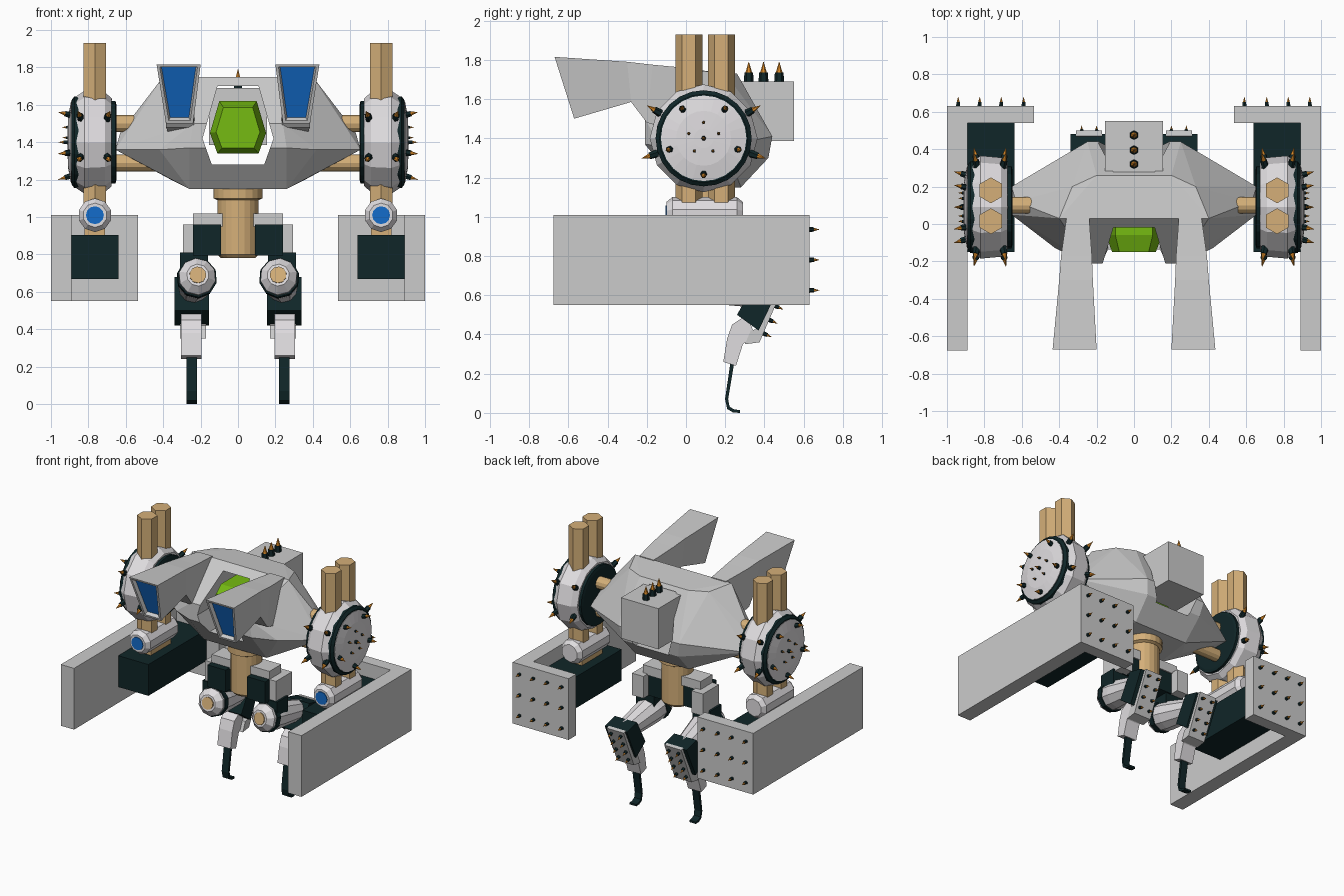
import bpy, bmesh, math
from mathutils import Vector

if "Cube" in bpy.data.objects:
    bpy.data.objects.remove(bpy.data.objects["Cube"])

def mat(name, r, g, b):
    m = bpy.data.materials.new(name)
    m.diffuse_color = (r, g, b, 1)
    m.use_nodes = True
    m.node_tree.nodes["Principled BSDF"].inputs["Base Color"].default_value = m.diffuse_color
    return m

GREY = mat("light_grey", .60, .60, .60)
WHITE = mat("pale_white", .74, .72, .74)
TAN = mat("tan", .66, .43, .19)
DARK = mat("dark_teal", .005, .019, .021)
GREEN = mat("lime_green", .18, .50, .006)
BLUE = mat("blue", .007, .15, .60)
ORANGE = mat("orange", .70, .25, .02)

def finish(name, bm, *mats):
    bmesh.ops.recalc_face_normals(bm, faces=bm.faces)
    me = bpy.data.meshes.new(name)
    bm.to_mesh(me)
    bm.free()
    for m in mats:
        me.materials.append(m)
    ob = bpy.data.objects.new(name, me)
    bpy.context.collection.objects.link(ob)
    return ob

def loft(bm, rings, index=0):
    """Skin a list of point rings and cap both ends."""
    vs = [[bm.verts.new(p) for p in r] for r in rings]
    faces = [bm.faces.new(vs[0]), bm.faces.new(vs[-1])]
    n = len(vs[0])
    for a, b in zip(vs, vs[1:]):
        faces += [bm.faces.new((a[i], a[(i + 1) % n], b[(i + 1) % n], b[i])) for i in range(n)]
    for f in faces:
        f.material_index = index
    return faces

def ring(p, d, t, r, n, turn=0):
    q = Vector((0, 0, 1)).rotation_difference(Vector(d).normalized())
    a = [2 * math.pi * (i + turn) / n for i in range(n)]
    return [Vector(p) + q @ Vector((r * math.sin(w), r * math.cos(w), t)) for w in a]

def lathe(name, p, d, prof, n, m, turn=0):
    bm = bmesh.new()
    loft(bm, [ring(p, d, t, r, n, turn) for t, r in prof])
    return finish(name, bm, m)

def prism(name, yz, x0, x1, m):
    bm = bmesh.new()
    loft(bm, [[(x, y, z) for y, z in yz] for x in (x0, x1)])
    return finish(name, bm, m)

def box(name, x0, x1, y0, y1, z0, z1, m):
    return prism(name, [(y0, z0), (y1, z0), (y1, z1), (y0, z1)], x0, x1, m)

def spikes(name, items):
    """Dark socket with an orange point; items are (position, direction, length)."""
    bm = bmesh.new()
    for p, d, l in items:
        loft(bm, [ring(p, d, t * l, r * l, 6) for t, r in ((-.1, .26), (.45, .22))], 0)
        loft(bm, [ring(p, d, t * l, r * l, 6) for t, r in ((.45, .17), (1, .01))], 1)
    return finish(name, bm, DARK, ORANGE)

# Main hull: convex faceted shell with a cockpit tunnel cut through it
half = [(.40, .03, 1.75), (.20, .26, 1.73), (.33, .20, 1.73), (.655, .05, 1.36),
        (.655, .2, 1.36), (.63, .12, 1.45), (.24, -.21, 1.50), (.26, -.21, 1.37),
        (.42, -.13, 1.36), (.26, -.03, 1.15), (.22, .28, 1.15), (.34, .1, 1.19),
        (.23, .42, 1.30), (.25, .44, 1.41)]
bm = bmesh.new()
for s in (-1, 1):
    for x, y, z in half:
        bm.verts.new((s * x, y, z))
res = bmesh.ops.convex_hull(bm, input=bm.verts[:])
bmesh.ops.delete(bm, geom=[v for v in bm.verts if not v.link_faces], context='VERTS')
hull = finish("body_shell", bm, GREY)
outline = [(-.19, 1.42), (-.11, 1.70), (.11, 1.70), (.19, 1.42), (.14, 1.28), (-.14, 1.28)]
bm = bmesh.new()
loft(bm, [[(x, y, z) for x, z in outline] for y in (-.5, .7)])
cutter = finish("cockpit_cutter", bm, WHITE)
cutter.hide_render = True
cutter.hide_set(True)
cutter.display_type = 'WIRE'
mod = hull.modifiers.new("cockpit", 'BOOLEAN')
mod.object, mod.operation, mod.solver = cutter, 'DIFFERENCE', 'EXACT'

# Open roof in front of the cockpit is filled by the green pod
bm = bmesh.new()
pod = [(-.15, 1.45), (-.10, 1.62), (.10, 1.62), (.15, 1.45), (.11, 1.34), (-.11, 1.34)]
loft(bm, [[(x * k, y, 1.47 + (z - 1.47) * k) for x, z in pod]
          for y, k in ((-.15, .78), (-.06, 1), (.20, 1), (.27, .7))])
finish("cockpit_pod", bm, GREEN)

# Rear box, its top spikes, and the waist
box("rear_box", -.155, .155, .25, .55, 1.385, 1.69, GREY)
spikes("rear_box_spikes", [((0, y, 1.69), (0, 0, 1), .10) for y in (.32, .395, .475)])
lathe("waist", (0, .1, 0), (0, 0, 1), [(.78, .09), (.80, .11), (1.09, .11), (1.10, .13), (1.2, .13)], 20, TAN)

for s, side in ((-1, "left"), (1, "right")):
    # Forward horn with an inset blue window
    secs = [(.20, .435, -.67, 1.815, .24, .385, -.57, 1.50),
            (.22, .40, -.30, 1.79, .235, .385, -.28, 1.585),
            (.225, .39, -.17, 1.775, .235, .385, -.20, 1.48),
            (.24, .36, .04, 1.755, .24, .36, 0, 1.42)]
    bm = bmesh.new()
    faces = loft(bm, [[(s * a, y, z), (s * b, y, z), (s * d, y2, z2), (s * c, y2, z2)]
                      for a, b, y, z, c, d, y2, z2 in secs])
    bmesh.ops.recalc_face_normals(bm, faces=bm.faces)
    bmesh.ops.inset_region(bm, faces=[faces[0]], thickness=.022)
    bmesh.ops.inset_region(bm, faces=[faces[0]], thickness=.012, depth=-.025)
    faces[0].material_index = 1
    finish(side + "_horn", bm, GREY, BLUE)

    # Shoulder wheel
    hub, ax = (0, .09, 1.40), (s, 0, 0)
    lathe(side + "_wheel", hub, ax, [(.675, .235), (.71, .265), (.82, .275), (.865, .245)], 12, WHITE)
    lathe(side + "_wheel_inner_ring", hub, ax, [(.65, .20), (.655, .22), (.70, .22)], 20, DARK)
    lathe(side + "_wheel_outer_ring", hub, ax, [(.80, .245), (.875, .245), (.89, .225)], 24, DARK)
    lathe(side + "_wheel_cap", hub, ax, [(.86, .218), (.893, .218), (.908, .14), (.912, .05)], 24, WHITE)
    pts = [((s * .91, .09, 1.40), (s, 0, 0), .05)]
    for k in range(5):
        a = math.radians(270 + 72 * k)
        c, n = math.cos(a), math.sin(a)
        pts.append(((s * .895, .09 + .18 * c, 1.4 + .18 * n), (s, .3 * c, .3 * n), .07))
        pts.append(((s * .905, .09 - .08 * c, 1.4 - .08 * n), (s, 0, 0), .035))
    for deg in (30, 150, 198, 342):
        c, n = math.cos(math.radians(deg)), math.sin(math.radians(deg))
        for x, dx in ((.70, -.2), (.84, .2)):
            pts.append(((s * x, .09 + .255 * c, 1.4 + .255 * n), (s * dx, c, n), .08))
    spikes(side + "_wheel_spikes", pts)
    for z, nm in ((1.50, "upper"), (1.29, "lower")):
        lathe(f"{side}_{nm}_arm_rod", (0, .1, z), ax, [(.3, .045), (.70, .045)], 12, TAN)

    # Twin hexagonal columns
    for y, nm in ((.015, "front"), (.18, "rear")):
        lathe(f"{side}_{nm}_column", (s * .765, y, 0), (0, 0, 1), [(1.05, .069), (1.93, .069)], 6, TAN)

    # Forearm joint with a blue lens
    lathe(side + "_joint", (s * .765, -.10, 1.01), (0, 1, 0),
          [(0, .065), (.03, .09), (.36, .09), (.39, .065)], 10, WHITE)
    lathe(side + "_lens", (s * .765, -.105, 1.01), (0, 1, 0), [(0, .048), (.008, .048)], 12, BLUE)
    box(side + "_joint_block", s * .71, s * .82, -.02, .22, .84, .95, TAN)
    box(side + "_forearm", s * .64, s * .89, -.15, .545, .67, .905, DARK)

    # L-shaped shield with a spiked back plate
    box(side + "_shield", s * .89, s * 1.0, -.675, .63, .55, 1.01, GREY)
    box(side + "_shield_back", s * .535, s * .89, .54, .63, .55, 1.01, GREY)
    spikes(side + "_shield_spikes", [((s * x, .63, z), (0, 1, 0), .05)
           for x in (.59, .71, .825, .94) for z in (.625, .78, .935)])

    # Hip
    box(side + "_hip_core", s * .09, s * .24, -.02, .16, .795, .96, DARK)
    box(side + "_hip_cover", s * .20, s * .295, .03, .22, .795, .96, GREY)
    box(side + "_hip_cap", s * .08, s * .24, .03, .17, .95, 1.02, GREY)
    box(side + "_hip_link", s * .16, s * .31, .02, .15, .66, .81, DARK)

    # Thigh sweeping backward
    p, d = (s * .215, -.05, .69), (s * .03, .45, -.09)
    lathe(side + "_thigh", p, d, [(0, .06), (.04, .10), (.16, .10), (.44, .07)], 10, WHITE)
    lathe(side + "_thigh_band", p, d, [(.06, .108), (.10, .108)], 10, DARK)
    lathe(side + "_thigh_cap", p, d, [(-.008, .045), (.01, .045)], 10, TAN)

    # Calf with spiked guard, shank and bent blade foot
    prism(side + "_calf", [(.36, .68), (.48, .65), (.37, .42), (.26, .50)], s * .155, s * .34, DARK)
    prism(side + "_calf_guard", [(.47, .655), (.50, .65), (.375, .36), (.30, .35), (.33, .42), (.37, .43)],
          s * .17, s * .31, GREY)
    w = Vector((0, .92, -.4))
    spikes(side + "_calf_spikes", [((s * x, .395 + .09 * t, .405 + .209 * t), w, .045)
           for x in (.20, .28) for t in (0, .33, .67, 1)])
    prism(side + "_shank", [(.235, .45), (.31, .50), (.35, .40), (.29, .35), (.255, .24), (.19, .26), (.21, .38)],
          s * .195, s * .305, WHITE)
    prism(side + "_foot_blade", [(.23, .28), (.25, .28), (.215, .07), (.222, .032), (.245, .018), (.275, .014),
                                 (.275, 0), (.24, .002), (.21, .02), (.199, .07)], s * .22, s * .275, DARK)
